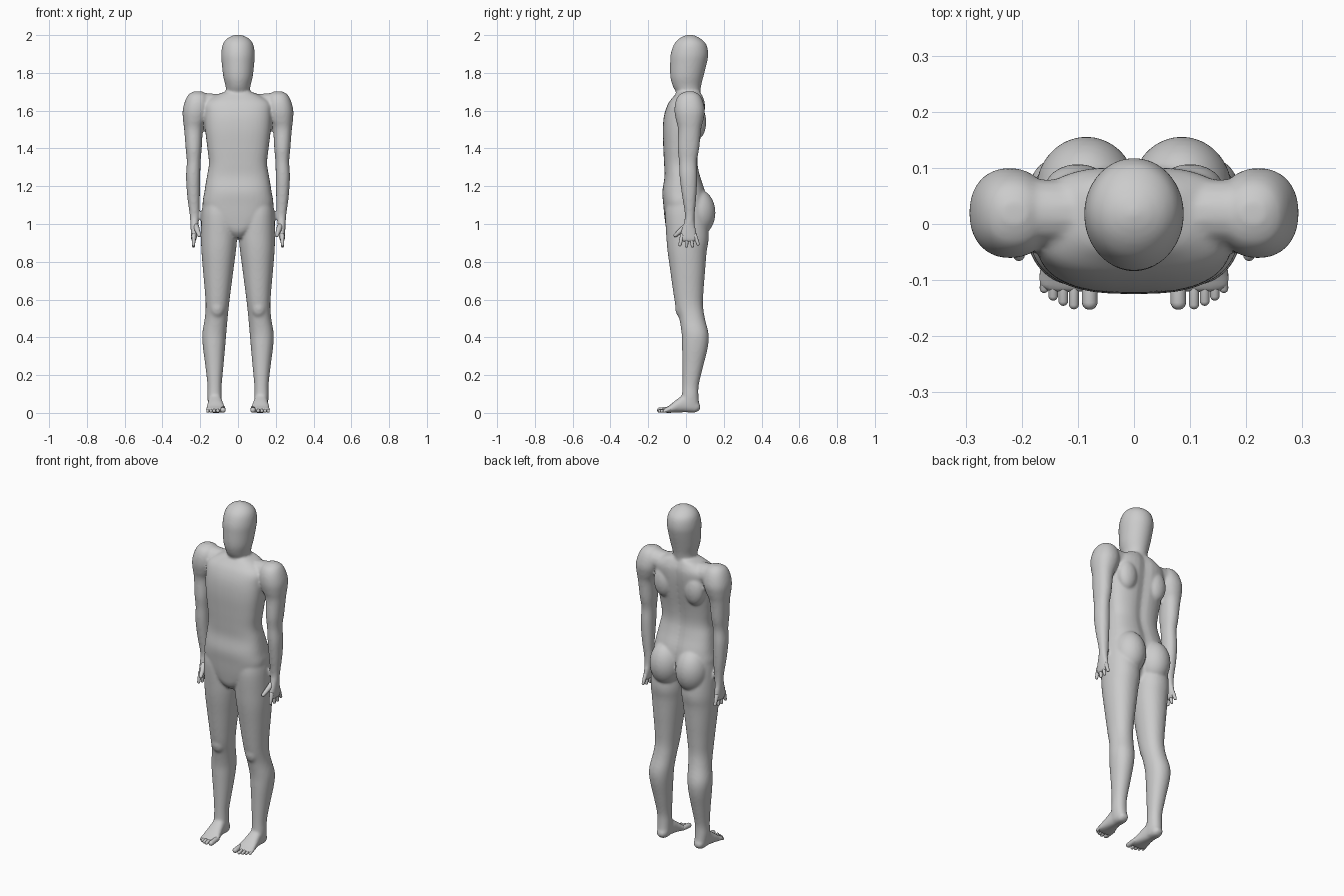
import bpy, bmesh, math
from mathutils import Vector, Matrix

cube = bpy.data.objects.get("Cube")
if cube:
    bpy.data.objects.remove(cube, do_unlink=True)

skin = bpy.data.materials.new("plain_grey")
skin.use_nodes = True
GREY = (0.6, 0.6, 0.6, 1)
skin.diffuse_color = GREY
skin.node_tree.nodes["Principled BSDF"].inputs["Base Color"].default_value = GREY


def catmull(a, b, c, d, t):
    return [0.5 * (2*q + (r - p)*t + (2*p - 5*q + 4*r - s)*t*t + (3*q - p - 3*r + s)*t**3)
            for p, q, r, s in zip(a, b, c, d)]


def loft(bm, rings, side=1, axis="z", power=2.0, groove=0.0, steps=4, n=40):
    """Rounded sections (position, x0, x1, v0, v1) joined along z or y."""
    last = len(rings) - 1
    dense = [catmull(rings[max(i - 1, 0)], rings[i], rings[i + 1], rings[min(i + 2, last)], k / steps)
             for i in range(last) for k in range(steps)] + [rings[-1]]
    loops = []
    for pos, x0, x1, v0, v1 in dense:
        loop = []
        for k in range(n):
            a = math.tau * k / n
            c, s = math.cos(a), math.sin(a)
            x = (x0 + x1) / 2 + (x1 - x0) / 2 * math.copysign(abs(c) ** (2 / power), c)
            v = (v0 + v1) / 2 + (v1 - v0) / 2 * math.copysign(abs(s) ** (2 / power), s)
            if s > 0:
                v -= groove * math.exp(-(x / 0.03) ** 2)
            co = (x * side, v, pos) if axis == "z" else (x * side, pos, v)
            loop.append(bm.verts.new(co))
        loops.append(loop)
    faces = [bm.faces.new(loops[0]), bm.faces.new(loops[-1])]
    for p, q in zip(loops, loops[1:]):
        for k in range(n):
            j = (k + 1) % n
            faces.append(bm.faces.new((p[k], p[j], q[j], q[k])))
    bmesh.ops.recalc_face_normals(bm, faces=faces)


def ellipsoid(bm, centre, radii, side=1):
    m = Matrix.Translation((centre[0] * side, centre[1], centre[2])) @ Matrix.Diagonal((*radii, 1))
    bmesh.ops.create_uvsphere(bm, u_segments=32, v_segments=20, radius=1, matrix=m)


def capsule(bm, a, b, ra, rb, side=1):
    """Tapered rounded rod: lathe-like rings from one round end to the other."""
    a, b = Vector((a[0] * side, *a[1:])), Vector((b[0] * side, *b[1:]))
    rot = (b - a).to_track_quat("Z", "Y")
    n, prof = 14, []
    for k in range(1, 12):
        t = math.pi * k / 12
        c, r = (a, ra) if k < 6 else (b, rb)
        prof.append((c, r * math.sin(t), -r * math.cos(t)))
    loops = [[bm.verts.new(c + rot @ Vector((r * math.cos(math.tau * k / n),
                                             r * math.sin(math.tau * k / n), h)))
              for k in range(n)] for c, r, h in prof]
    faces = [bm.faces.new(loops[0]), bm.faces.new(loops[-1])]
    for p, q in zip(loops, loops[1:]):
        for k in range(n):
            j = (k + 1) % n
            faces.append(bm.faces.new((p[k], p[j], q[j], q[k])))
    bmesh.ops.recalc_face_normals(bm, faces=faces)


def finish(name, bm):
    mesh = bpy.data.meshes.new(name)
    bm.to_mesh(mesh)
    bm.free()
    mesh.materials.append(skin)
    mesh.shade_smooth()
    obj = bpy.data.objects.new(name, mesh)
    bpy.context.collection.objects.link(obj)
    return obj


# Trunk, from crotch to base of neck
TORSO = [(.925, -.03, .03, -.07, .05), (.96, -.07, .07, -.1, .07), (1.02, -.15, .15, -.112, .09),
         (1.1, -.186, .186, -.12, .11), (1.17, -.178, .178, -.125, .104),
         (1.25, -.165, .165, -.114, .078), (1.32, -.154, .154, -.116, .064),
         (1.4, -.162, .162, -.12, .07), (1.5, -.174, .174, -.123, .088),
         (1.58, -.178, .178, -.115, .1), (1.64, -.175, .175, -.093, .102),
         (1.68, -.12, .12, -.062, .09), (1.7, -.07, .07, -.045, .08)]
# Neck and egg-shaped head
HEAD = [(1.64, -.065, .065, -.04, .08), (1.69, -.063, .063, -.05, .076), (1.73, -.066, .066, -.07, .08),
        (1.78, -.078, .078, -.083, .092), (1.85, -.086, .086, -.084, .11),
        (1.9, -.089, .089, -.081, .118), (1.95, -.081, .081, -.064, .108),
        (1.98, -.06, .06, -.038, .08), (1.996, -.032, .032, -.01, .05), (2.002, -.01, .01, .01, .03)]
# Left limbs; the right ones are mirrored
ARM = [(1.702, .19, .235, 0, .04), (1.685, .165, .262, -.035, .07), (1.65, .15, .281, -.055, .09),
       (1.6, .15, .293, -.061, .1), (1.55, .165, .291, -.053, .092), (1.5, .185, .285, -.042, .08),
       (1.4, .192, .277, -.044, .07), (1.33, .198, .271, -.037, .057), (1.25, .2, .275, -.034, .059),
       (1.15, .202, .269, -.021, .055), (1.05, .205, .256, -.006, .046), (1.0, .21, .252, -.014, .046),
       (.96, .213, .25, -.027, .055), (.92, .22, .248, -.031, .06), (.905, .226, .244, -.02, .05)]
LEG = [(1.12, .02, .185, -.1, .1), (1.05, .01, .193, -.11, .11), (.93, .005, .196, -.104, .12),
       (.85, .012, .193, -.097, .109), (.75, .025, .185, -.083, .101), (.65, .038, .176, -.069, .093),
       (.57, .048, .171, -.056, .09), (.5, .055, .176, -.036, .1), (.42, .062, .189, -.023, .119),
       (.35, .068, .186, -.021, .116), (.25, .077, .173, -.019, .092), (.15, .086, .162, -.019, .068),
       (.09, .086, .162, -.022, .066), (.04, .086, .158, -.03, .07), (.012, .092, .15, -.02, .064)]
FOOT = [(.076, .105, .138, .02, .04), (.05, .089, .153, .002, .07), (0, .085, .157, .003, .1),
        (-.05, .075, .163, .002, .07), (-.09, .063, .17, 0, .038),
        (-.113, .066, .168, .001, .026), (-.122, .075, .15, .006, .02)]

body = bmesh.new()
loft(body, TORSO, power=2.7, groove=0.012)
loft(body, HEAD)
for side in (1, -1):
    loft(body, ARM, side, power=2.2)
    loft(body, LEG, side, power=2.15)
    loft(body, FOOT, side, axis="y", power=2.4)
    # Shoulder bridge, shoulder blade, buttock and kneecap
    capsule(body, (.03, .02, 1.622), (.215, .02, 1.638), .062, .06, side)
    ellipsoid(body, (.1, .062, 1.54), (.06, .045, .09), side)
    ellipsoid(body, (.085, .06, 1.06), (.09, .096, .125), side)
    ellipsoid(body, (.11, -.02, .56), (.042, .038, .06), side)
body_obj = finish("body", body)

# Fuse the parts into one soft skin
fuse = body_obj.modifiers.new("fuse", "REMESH")
fuse.mode = "VOXEL"
fuse.voxel_size = 0.007
fuse.use_smooth_shade = True
soften = body_obj.modifiers.new("soften", "SMOOTH")
soften.factor = 0.5
soften.iterations = 8
bpy.context.view_layer.objects.active = body_obj
body_obj.select_set(True)
for modifier in ("fuse", "soften"):
    bpy.ops.object.modifier_apply(modifier=modifier)

# Fingers (knuckle y, tip y, tip z) and toes (x, tip y, radius)
FINGERS = [(-.02, -.032, .89), (.003, .003, .883), (.026, .034, .884), (.047, .064, .894)]
TOES = [(.079, -.139, .014), (.107, -.143, .009), (.126, -.137, .0088),
        (.144, -.128, .0085), (.16, -.115, .008)]
for label, side in (("left", 1), ("right", -1)):
    hand = bmesh.new()
    for y0, y1, z1 in FINGERS:
        capsule(hand, (.234, y0, .94), (.236, y1, z1), .012, .0085, side)
    capsule(hand, (.222, -.005, .985), (.205, -.056, .94), .017, .01, side)
    finish(label + "_fingers", hand)
    foot = bmesh.new()
    for x, y, r in TOES:
        capsule(foot, (x, -.085, .02), (x, y, r + .001), r, r, side)
    finish(label + "_toes", foot)
